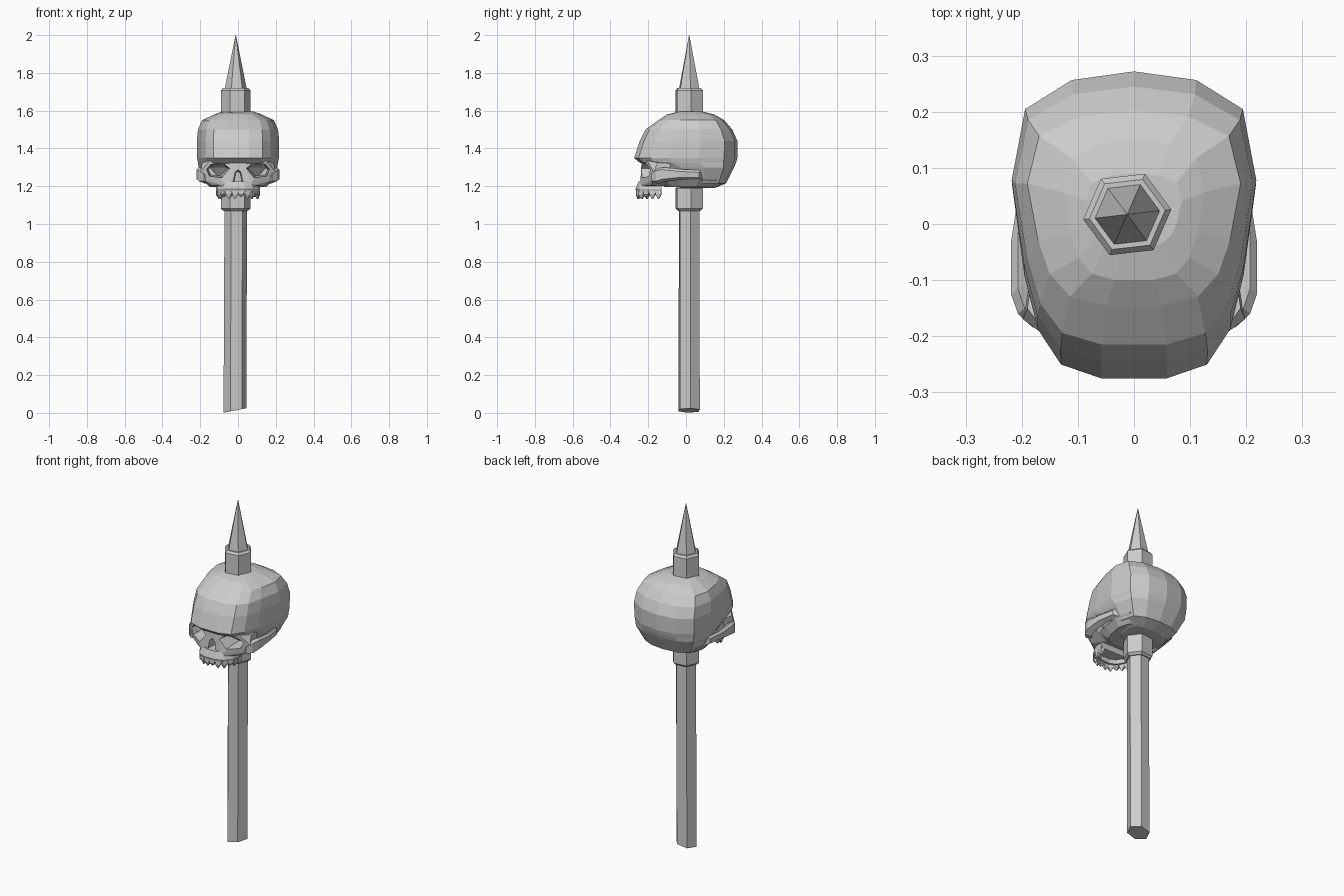
import bpy, bmesh, math
from mathutils import Vector

if "Cube" in bpy.data.objects:
    bpy.data.objects.remove(bpy.data.objects["Cube"])


def make(name, bm):
    bmesh.ops.recalc_face_normals(bm, faces=bm.faces)
    me = bpy.data.meshes.new(name)
    bm.to_mesh(me)
    bm.free()
    ob = bpy.data.objects.new(name, me)
    bpy.context.collection.objects.link(ob)
    return ob


def loft(name, rings):
    bm = bmesh.new()
    loops = [[bm.verts.new(p) for p in r] for r in rings]
    n = len(loops[0])
    for a, b in zip(loops, loops[1:]):
        for i in range(n):
            j = (i + 1) % n
            bm.faces.new((a[i], a[j], b[j], b[i]))
    bm.faces.new(loops[0])
    bm.faces.new(loops[-1])
    return make(name, bm)


def hull(name, pts, mirror=False):
    bm = bmesh.new()
    if mirror:
        pts = pts + [(-x, y, z) for x, y, z in pts]
    for p in pts:
        bm.verts.new(p)
    res = bmesh.ops.convex_hull(bm, input=bm.verts)
    junk = [g for g in set(res["geom_interior"] + res["geom_unused"])
            if isinstance(g, bmesh.types.BMVert)]
    bmesh.ops.delete(bm, geom=junk, context='VERTS')
    return make(name, bm)


def hexring(r, z, cx=-0.012, slope=0.0):
    pts = []
    for i in range(6):
        a = math.radians(6.5 + 60 * i)
        x = r * math.cos(a)
        pts.append((cx + x, 0.017 + r * math.sin(a), z + slope * x))
    return pts


# Pole with slanted foot, two collars, spike
loft("pole", [hexring(0.061, 0.013, -0.016, 0.2), hexring(0.06, 1.08), hexring(0.055, 1.26)])
for name, z0, z1 in (("lower_collar", 1.07, 1.20), ("upper_collar", 1.58, 1.72)):
    loft(name, [hexring(0.066, z0), hexring(0.079, z0 + 0.012),
                hexring(0.079, z1 - 0.012), hexring(0.068, z1)])
loft("spike", [hexring(0.062, 1.70), hexring(0.001, 2.0)])

# Cranium: stacked rings of (z, half width, front y, back y)
half = [(0.27, -1), (0.60, -0.91), (0.79, -0.68), (0.90, -0.33),
        (1, 0.25), (0.89, 0.74), (0.51, 0.94)]
outline = half + [(0, 1)] + [(-u, v) for u, v in reversed(half)]
levels = [(1.19, 0.11, -0.02, 0.15), (1.215, 0.165, -0.10, 0.212),
          (1.30, 0.208, -0.17, 0.255), (1.325, 0.212, -0.245, 0.265),
          (1.35, 0.217, -0.275, 0.272), (1.44, 0.218, -0.245, 0.272),
          (1.50, 0.212, -0.215, 0.245), (1.55, 0.190, -0.145, 0.202),
          (1.58, 0.125, -0.10, 0.15), (1.595, 0.085, -0.04, 0.09)]
loft("cranium", [[(u * w, (yf + yb) / 2 + v * (yb - yf) / 2, z) for u, v in outline]
                 for z, w, yf, yb in levels])

# Face block with eye sockets and nose hole cut out
face = hull("face", [(0.04, -0.235, 1.335), (0.15, -0.205, 1.335), (0.19, -0.15, 1.325),
                     (0.05, -0.238, 1.27), (0.198, -0.170, 1.275), (0.195, -0.165, 1.235),
                     (0.14, -0.185, 1.205), (0.06, -0.243, 1.20), (0.10, -0.11, 1.20),
                     (0.19, -0.10, 1.24), (0.18, -0.08, 1.32)], mirror=True)


def cutter(name, pts, depth):
    cx = sum(p[0] for p in pts) / len(pts)
    cz = sum(p[1] for p in pts) / len(pts)
    rings = [[(cx + (x - cx) * s, y, cz + (z - cz) * s) for x, z in pts]
             for s, y in ((1.15, -0.30), (0.75, depth))]
    c = loft(name, rings)
    c.hide_render = True
    c.hide_viewport = True
    m = face.modifiers.new(name, 'BOOLEAN')
    m.object = c
    m.operation = 'DIFFERENCE'
    m.solver = 'EXACT'


eye = [(0.045, 1.295), (0.075, 1.32), (0.145, 1.318), (0.172, 1.29),
       (0.155, 1.25), (0.085, 1.245)]
cutter("eye_cutter_right", eye, -0.12)
cutter("eye_cutter_left", [(-x, z) for x, z in eye], -0.12)
cutter("nose_cutter", [(-0.03, 1.205), (0, 1.215), (0.03, 1.205),
                       (0.016, 1.275), (0, 1.29), (-0.016, 1.275)], -0.17)

# Cheek arches running back to the cranium
arch = [(0.180, -0.185, 1.215, 1.275), (0.207, -0.160, 1.215, 1.295),
        (0.219, -0.125, 1.225, 1.30), (0.219, -0.03, 1.235, 1.29),
        (0.203, 0.07, 1.235, 1.285)]
for side, s in (("right", 1), ("left", -1)):
    loft("cheek_arch_" + side,
         [[(s * x, y, z0 + 0.012), (s * x, y, z1 - 0.012), (s * (x - 0.012), y + 0.01, z1),
           (s * (x - 0.03), y + 0.02, z1 - 0.01), (s * (x - 0.03), y + 0.02, z0)]
          for x, y, z0, z1 in arch])

# Skull base rim
loft("skull_base", [[(u * w, 0.02 + v * d, z) for u, v in outline]
                    for z, w, d in ((1.195, 0.15, 0.13), (1.235, 0.185, 0.19))])

# Upper jaw: curved wall closed by a palate
jaw_half = [(0.035, -0.262), (0.075, -0.243), (0.105, -0.195), (0.112, -0.13)]
jaw = [(-x, y) for x, y in reversed(jaw_half)] + jaw_half


def jaw_ring(s, z):
    return [(x * s, -0.13 + (y + 0.13) * s, z) for x, y in jaw]


loft("upper_jaw", [jaw_ring(0.75, 1.19), jaw_ring(0.80, 1.168), jaw_ring(1.0, 1.165),
                   jaw_ring(1.04, 1.185), jaw_ring(0.92, 1.225)])

# Pointed teeth spaced evenly along the jaw curve
path = [Vector((x * 0.95, -0.13 + (y + 0.13) * 0.95, 0)) for x, y in jaw]
lengths = [(b - a).length for a, b in zip(path, path[1:])]
count = 12
for i in range(count):
    d = sum(lengths) * (i + 0.5) / count
    k = 0
    while d > lengths[k]:
        d -= lengths[k]
        k += 1
    t = (path[k + 1] - path[k]).normalized()
    n = Vector((t.y, -t.x, 0))
    c = path[k] + t * d
    tip = 1.132 if i % 3 else 1.142
    loft("tooth_%02d" % (i + 1),
         [[c + t * a * w + n * b * w * 0.7 + Vector((0, 0, z))
           for a, b in ((-1, -1), (1, -1), (1, 1), (-1, 1))]
          for w, z in ((0.013, 1.175), (0.015, 1.155), (0.003, tip))])
